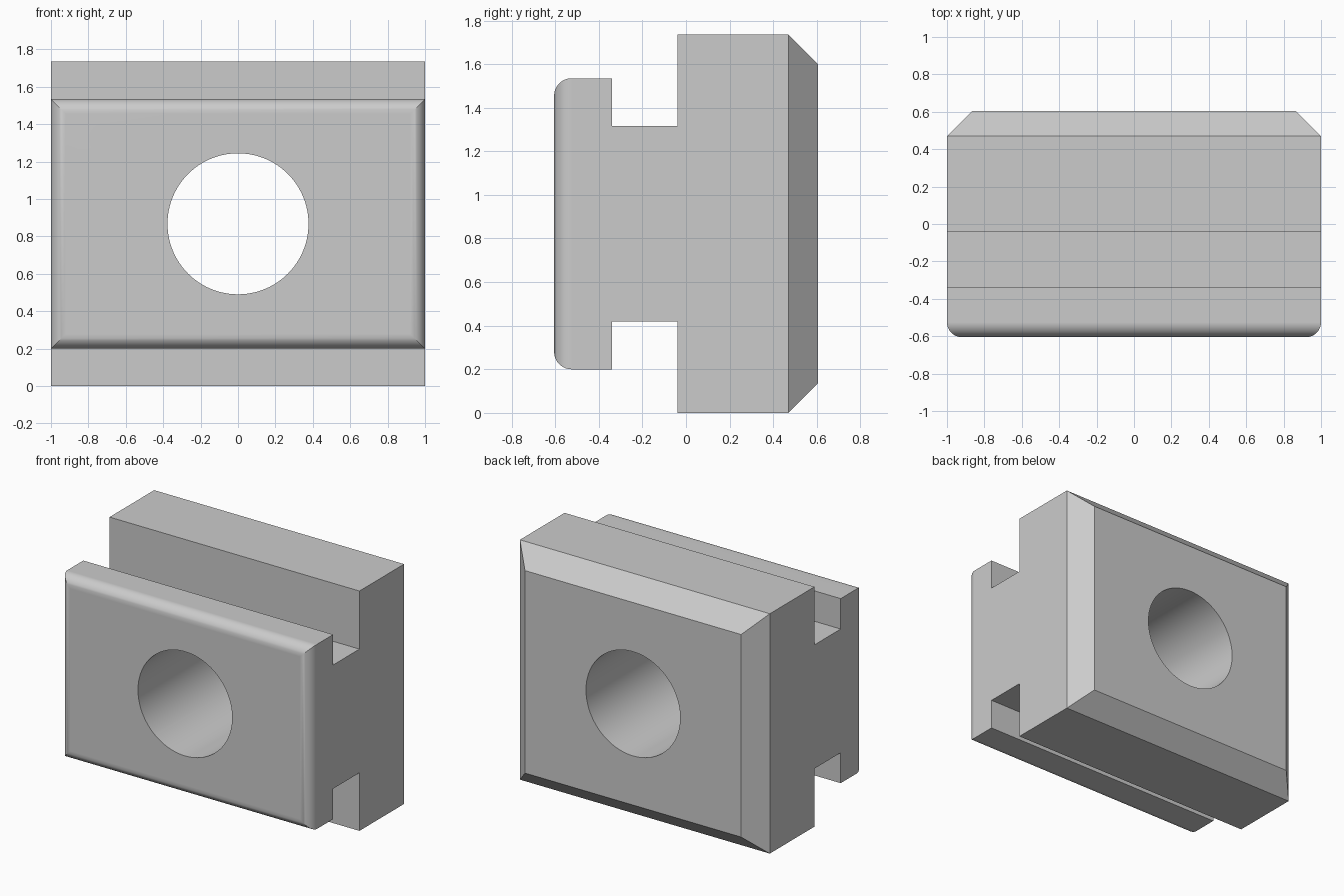
import bpy, bmesh
from math import sin, cos, pi, radians
from mathutils import Vector

if "Cube" in bpy.data.objects:
    bpy.data.objects.remove(bpy.data.objects["Cube"])

FRONT, BACK = -0.605, 0.605
HEIGHT, MID = 1.735, 0.8675
FILLET, CHAMFER = 0.08, 0.135


def prism(name, points, sweep):
    """Solid made by sweeping a closed outline along a vector."""
    bm = bmesh.new()
    face = bm.faces.new([bm.verts.new(p) for p in points])
    ext = bmesh.ops.extrude_face_region(bm, geom=[face])
    moved = [v for v in ext["geom"] if isinstance(v, bmesh.types.BMVert)]
    bmesh.ops.translate(bm, verts=moved, vec=Vector(sweep))
    bmesh.ops.recalc_face_normals(bm, faces=bm.faces)
    mesh = bpy.data.meshes.new(name)
    bm.to_mesh(mesh)
    bm.free()
    obj = bpy.data.objects.new(name, mesh)
    bpy.context.collection.objects.link(obj)
    return obj


def half_outline(front_half, middle, back_half):
    """(y, half width) points: rounded front, given middle, chamfered back."""
    n = 10
    arc = [(FRONT + FILLET * (1 - cos(a)), front_half - FILLET * (1 - sin(a)))
           for a in (i * pi / 2 / n for i in range(n + 1))]
    return arc + middle + [(BACK - CHAMFER, back_half), (BACK, back_half - CHAMFER)]


def mirrored(half):
    return half + [(y, -w) for y, w in reversed(half)]


def boolean(obj, cutter, operation):
    mod = obj.modifiers.new(operation.title(), 'BOOLEAN')
    mod.operation, mod.object, mod.solver = operation, cutter, 'EXACT'
    cutter.hide_render = True
    bpy.context.view_layer.objects.active = obj
    bpy.ops.object.modifier_apply(modifier=mod.name)
    bpy.data.objects.remove(cutter)


# Side profile with both grooves, swept across the width
side = mirrored(half_outline(0.6675, [(-0.34, 0.6675), (-0.34, 0.4475),
                                      (-0.04, 0.4475), (-0.04, MID)], MID))
block = prism("slotted_block", [(-1.2, y, MID + w) for y, w in side], (2.4, 0, 0))

# Plan profile trims the ends, giving mitred fillets and chamfers
plan = mirrored(half_outline(1, [], 1))
trim = prism("plan_trim", [(w, y, -0.2) for y, w in plan], (0, 0, HEIGHT + 0.4))
boolean(block, trim, 'INTERSECT')

# Through hole
bpy.ops.mesh.primitive_cylinder_add(vertices=96, radius=0.377, depth=2,
                                    location=(0, 0, MID), rotation=(pi / 2, 0, 0))
hole = bpy.context.object
hole.name = "hole_cutter"
boolean(block, hole, 'DIFFERENCE')

# Smooth fillets and bore, flat faces kept flat
bpy.ops.object.select_all(action='DESELECT')
block.select_set(True)
bpy.context.view_layer.objects.active = block
bpy.ops.object.shade_smooth_by_angle(angle=radians(30))
weighted = block.modifiers.new("Weighted normals", 'WEIGHTED_NORMAL')
weighted.keep_sharp = True
